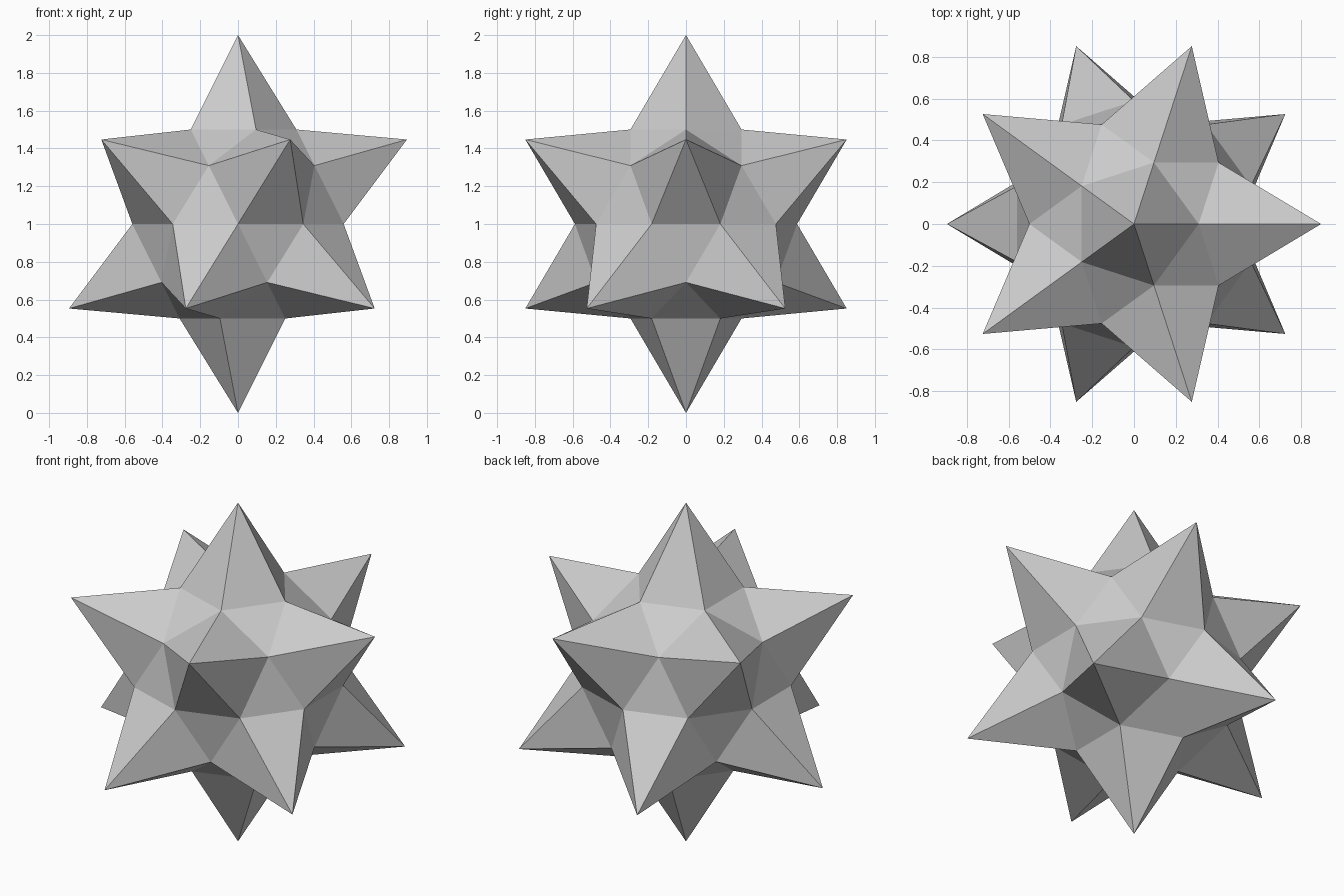
import bpy, bmesh
from mathutils import Vector

if "Cube" in bpy.data.objects:
    bpy.data.objects.remove(bpy.data.objects["Cube"])

INNER = 0.588  # distance of the valley points from the centre; spike tips sit at 1

# Spiky star: a twice-divided icosphere whose edge midpoints are pulled inwards,
# leaving twelve five-sided spikes with flat triangles between them
bm = bmesh.new()
bmesh.ops.create_icosphere(bm, subdivisions=2, radius=1.0)
for v in bm.verts:
    is_tip = len(v.link_edges) == 5
    v.co = v.co.normalized() * (1.0 if is_tip else INNER)

# Stand it on the ground
bmesh.ops.translate(bm, verts=bm.verts, vec=Vector((0, 0, 1)))
bmesh.ops.recalc_face_normals(bm, faces=bm.faces)
for f in bm.faces:
    f.smooth = False

mesh = bpy.data.meshes.new("spiky_star")
bm.to_mesh(mesh)
bm.free()
bpy.context.collection.objects.link(bpy.data.objects.new("spiky_star", mesh))
